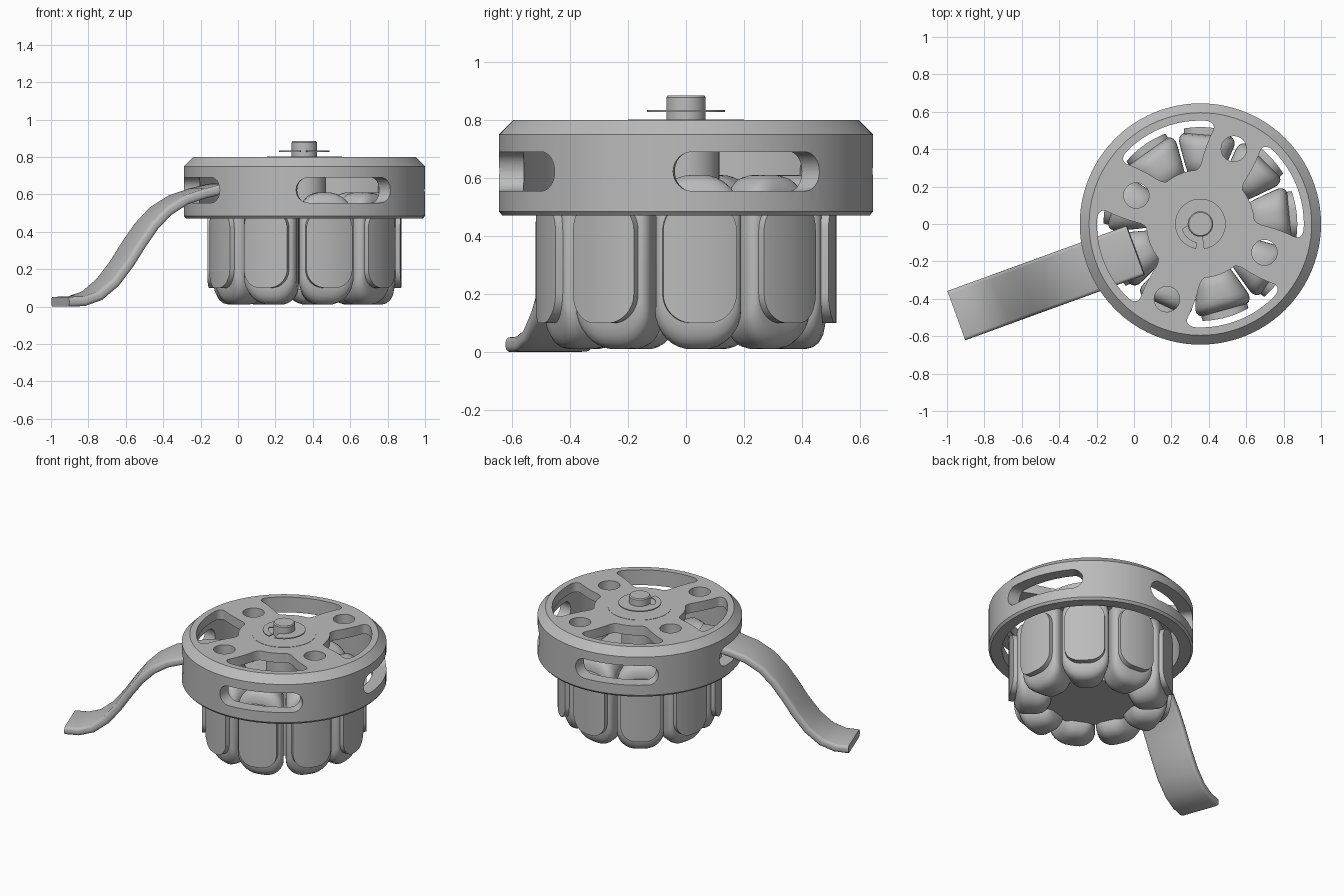
import bpy, bmesh
from math import sin, cos, tan, pi, radians, sqrt
from mathutils import Vector

if "Cube" in bpy.data.objects:
    bpy.data.objects.remove(bpy.data.objects["Cube"])

CX = 0.355                                   # axis of the motor
grey = bpy.data.materials.new("metal_grey")
grey.diffuse_color = (0.5, 0.5, 0.5, 1)
grey.use_nodes = True
grey.node_tree.nodes["Principled BSDF"].inputs["Base Color"].default_value = grey.diffuse_color


def finish(bm, name, smooth=35):
    bmesh.ops.recalc_face_normals(bm, faces=bm.faces)
    me = bpy.data.meshes.new(name)
    bm.to_mesh(me)
    bm.free()
    me.materials.append(grey)
    ob = bpy.data.objects.new(name, me)
    bpy.context.collection.objects.link(ob)
    bpy.ops.object.select_all(action='DESELECT')
    ob.select_set(True)
    bpy.context.view_layer.objects.active = ob
    bpy.ops.object.shade_smooth_by_angle(angle=radians(smooth))
    return ob


def loft(bm, rings, closed=False):
    """Skin a list of equal-length rings, capping the ends unless closed."""
    rows = [[bm.verts.new(p) for p in r] for r in rings]
    n = len(rows[0])
    for i in range(len(rows) if closed else len(rows) - 1):
        a, b = rows[i], rows[(i + 1) % len(rows)]
        for j in range(n):
            k = (j + 1) % n
            bm.faces.new((a[j], a[k], b[k], b[j]))
    if not closed:
        bm.faces.new(rows[0])
        bm.faces.new(rows[-1])


def rounded_rect(w, h, r, n=6, side=1):
    """Outline with half sizes w, h; each side split into several steps."""
    pts = []
    for i, (sx, sy) in enumerate(((1, 1), (-1, 1), (-1, -1), (1, -1))):
        for k in range(n + 1):
            a = pi / 2 * (i + k / n)
            pts.append((sx * (w - r) + r * cos(a), sy * (h - r) + r * sin(a)))
    out = []
    for i, p in enumerate(pts):
        q = pts[(i + 1) % len(pts)]
        steps = side if i % (n + 1) == n else 1
        out += [(p[0] + (q[0] - p[0]) * t / steps, p[1] + (q[1] - p[1]) * t / steps)
                for t in range(steps)]
    return out


def polar(r, a, z):
    return (CX + r * cos(a), r * sin(a), z)


def lathe(name, profile, n=64):
    """Solid of revolution from a radius/height outline."""
    bm = bmesh.new()
    loft(bm, [[polar(r, 2 * pi * i / n, z) for i in range(n)] for r, z in profile])
    return finish(bm, name)


# Rotor bell, hollow underneath
bell = lathe("rotor_bell", [(.1, .735), (.56, .735), (.56, .47), (.632, .47), (.645, .485),
                            (.645, .75), (.595, .80), (.1, .80)], 96)

# Cutter for the side slots, top openings and screw holes
cut = bmesh.new()
for q in range(4):
    base = radians(90 * q)
    slot = rounded_rect(.278, .0675, .067, 8, 14)
    loft(cut, [[polar(r, base + radians(20.75) + a / .645, .6225 + z) for a, z in slot]
               for r in (.50, .70)])
    opening = rounded_rect(.2, .132, .045, 5, 12)
    loft(cut, [[polar(.421 + r, base + radians(21.5) + a / .2 * radians(26 + 5 * r / .132), z)
                for a, r in opening] for z in (.715, .85)])
    rad, ang = (.44, .375)[q % 2], base + radians(66)
    c = polar(rad, ang, 0)
    loft(cut, [[(c[0] + .068 * cos(2 * pi * i / 32), c[1] + .068 * sin(2 * pi * i / 32), z)
                for i in range(32)] for z in (.705, .86)])
cutter = finish(cut, "bell_cutter")
cutter.hide_render = True
mod = bell.modifiers.new("openings", 'BOOLEAN')
mod.operation, mod.solver, mod.object = 'DIFFERENCE', 'EXACT', cutter
bpy.context.view_layer.objects.active = bell
bpy.ops.object.modifier_apply(modifier=mod.name)
bpy.data.objects.remove(cutter)
bpy.ops.object.select_all(action='DESELECT')
bell.select_set(True)
bpy.ops.object.shade_smooth_by_angle(angle=radians(35))

# Hub parts on the axis
lathe("bearing_disc", [(.2, .77), (.2, .802), (.002, .802), (.002, .77)])
lathe("axle", [(.002, .79), (.068, .79), (.068, .878), (.062, .885), (.002, .885)], 40)
lathe("rotor_sleeve", [(.002, .5), (.115, .5), (.115, .75), (.002, .75)], 48)
lathe("stator_core", [(.002, .09), (.285, .09), (.285, .53), (.002, .53)])

# Retaining clip, a thin open ring narrowing at the gap
bm = bmesh.new()
steps = 48
rings = []
for i in range(steps + 1):
    a = radians(-82 + 342 * i / steps)
    inner = .1 if i > 38 else .066
    rings.append([polar(inner, a, .827), polar(.135, a, .827),
                  polar(.135, a, .834), polar(inner, a, .834)])
loft(bm, rings)
finish(bm, "retaining_clip")

# Stator: nine windings, each behind a curved tooth plate
coils, plates = bmesh.new(), bmesh.new()
stations = ((.255, .085, .23), (.275, .092, .27), (.305, .104, .293), (.34, .117, .30),
            (.41, .142, .30), (.435, .149, .294), (.455, .147, .28), (.47, .138, .255),
            (.477, .125, .22))
for k in range(9):
    th = radians(5.5 + 40 * k)

    def place(x, y, z, c=cos(th), s=sin(th)):
        return (CX + x * c - y * s, x * s + y * c, z)

    loft(coils, [[place(x, y, .31 + z) for y, z in rounded_rect(w, h, w * .85, 8)]
                 for x, w, h in stations])
    rows = []
    for i in range(25):
        y = -.127 * cos(pi * i / 24)
        d = max(0, abs(y) - .027)            # rounded lower and upper corners
        h = .21 - (.1 - sqrt(max(0, .01 - d * d)))
        xo = sqrt(.518 ** 2 - y * y)
        rows.append([place(x, y, .31 + z) for x, z in
                     ((xo - .055, -h), (xo, -h), (xo, h), (xo - .055, h))])
    loft(plates, rows)
finish(coils, "stator_windings", 50)
finish(plates, "tooth_plates")

# Lead ribbon, sweeping down from a side slot to the ground
path = [(0, .026), (.09, .028), (.18, .058), (.27, .13), (.35, .23), (.42, .335), (.49, .43),
        (.57, .51), (.67, .57), (.78, .605), (.89, .63), (1.02, .64)]
d = Vector((cos(radians(20)), sin(radians(20)), 0))
side = Vector((-d.y, d.x, 0))
start = Vector((-.95, -.49, 0))
up = Vector((0, 0, 1))
bm = bmesh.new()
rings = []
for i, (s, z) in enumerate(path):
    a, b = path[max(i - 1, 0)], path[min(i + 1, len(path) - 1)]
    t = (d * (b[0] - a[0]) + up * (b[1] - a[1])).normalized()
    if i == 0:
        t = d
    nrm = t.cross(side)
    p = start + d * s + up * z
    rings.append([p + side * u + nrm * v for u, v in rounded_rect(.14, .026, .018, 3)])
loft(bm, rings)
finish(bm, "lead_ribbon", 40)
